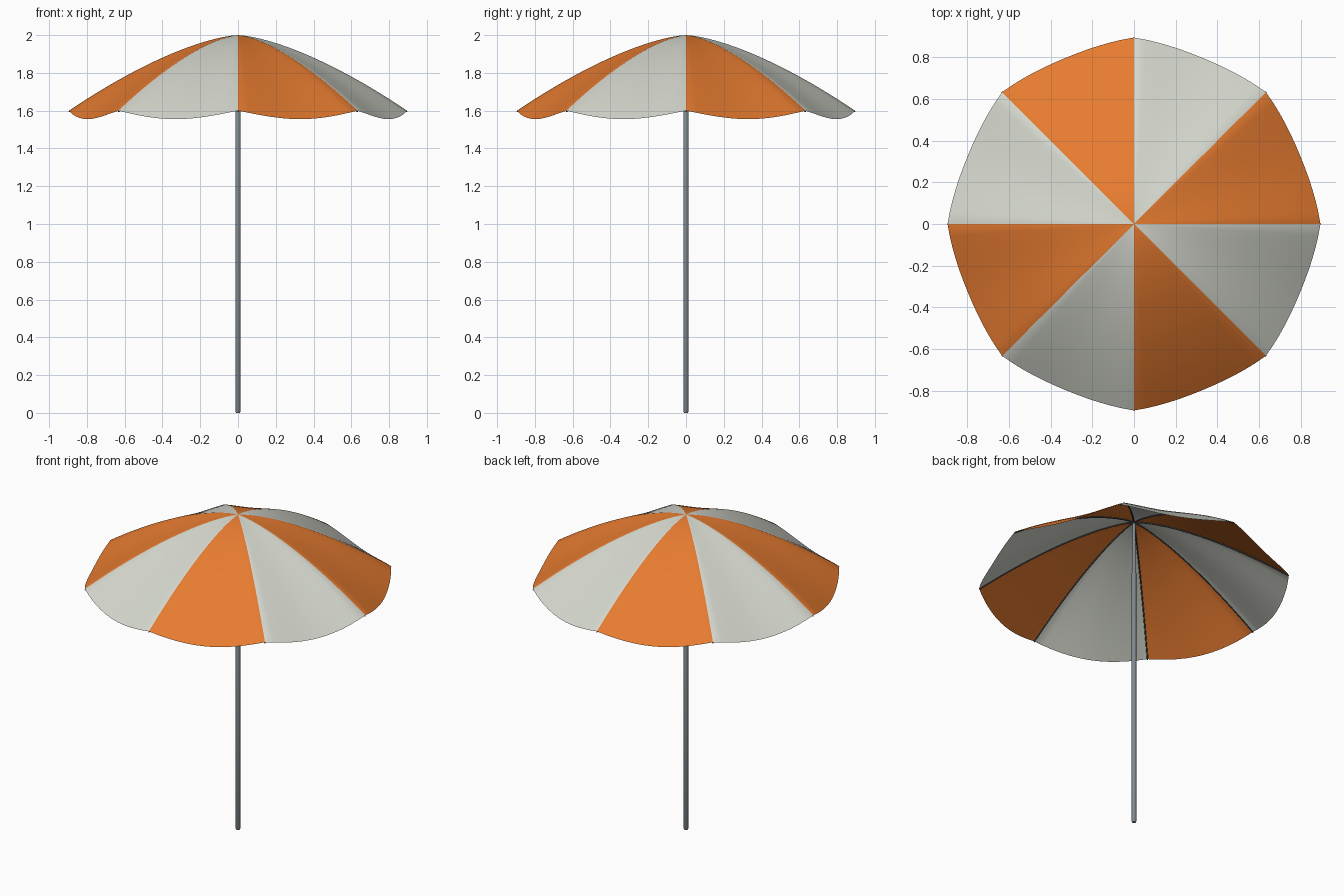
import bpy, bmesh, math

if "Cube" in bpy.data.objects:
    bpy.data.objects.remove(bpy.data.objects["Cube"])

PANELS, SEGS, RINGS = 8, 12, 24
RIM, TOP, DROP = 0.895, 2.0, 0.40


def material(name, rgb):
    m = bpy.data.materials.new(name)
    m.diffuse_color = (*rgb, 1)
    m.use_nodes = True
    m.node_tree.nodes["Principled BSDF"].inputs["Base Color"].default_value = m.diffuse_color
    return m


def finish(name, bm, mats, smooth=True):
    me = bpy.data.meshes.new(name)
    bm.to_mesh(me)
    bm.free()
    for m in mats:
        me.materials.append(m)
    ob = bpy.data.objects.new(name, me)
    bpy.context.collection.objects.link(ob)
    for p in me.polygons:
        p.use_smooth = smooth
    return ob


def rib_z(t):
    return TOP - DROP * t ** 1.5


def canopy_point(t, a):
    # cloth hangs lower and pulls inward midway between two ribs
    sag = abs(math.sin(a * PANELS / 2))
    r = RIM * t * (1 - 0.036 * sag)
    return (r * math.cos(a), r * math.sin(a), rib_z(t) - 0.045 * sag * t ** 1.5)


orange = material("orange_cloth", (0.80, 0.20, 0.03))
white = material("white_cloth", (0.68, 0.70, 0.63))
steel = material("steel", (0.22, 0.25, 0.27))
dark = material("dark_rib", (0.07, 0.07, 0.07))

# Canopy: one smooth sheet, panels alternating in colour
bm = bmesh.new()
n = PANELS * SEGS
apex = bm.verts.new((0, 0, TOP))
rings = [[bm.verts.new(canopy_point(i / RINGS, 2 * math.pi * j / n)) for j in range(n)]
         for i in range(1, RINGS + 1)]
for j in range(n):
    k = (j + 1) % n
    faces = [bm.faces.new((apex, rings[0][j], rings[0][k]))]
    for a, b in zip(rings, rings[1:]):
        faces.append(bm.faces.new((a[j], b[j], b[k], a[k])))
    for f in faces:
        f.material_index = (j // SEGS) % 2
finish("canopy", bm, [orange, white])

# Ribs: thin curved rods under each seam
for s in range(PANELS):
    a = 2 * math.pi * s / PANELS
    cu = bpy.data.curves.new("rib", 'CURVE')
    cu.dimensions = '3D'
    cu.bevel_depth = 0.004
    cu.bevel_resolution = 1
    cu.use_fill_caps = True
    sp = cu.splines.new('POLY')
    sp.points.add(14)
    for i, p in enumerate(sp.points):
        t = 0.01 + 0.99 * i / 14
        p.co = (RIM * t * math.cos(a), RIM * t * math.sin(a), rib_z(t) - 0.005, 1)
    cu.materials.append(dark)
    bpy.context.collection.objects.link(bpy.data.objects.new(f"rib_{s + 1}", cu))


# Pole: wide lower tube, narrower upper tube
def tube(name, profile, sides=20):
    bm = bmesh.new()
    loops = [[bm.verts.new((r * math.cos(2 * math.pi * j / sides),
                            r * math.sin(2 * math.pi * j / sides), z)) for j in range(sides)]
             for r, z in profile]
    for a, b in zip(loops, loops[1:]):
        for j in range(sides):
            k = (j + 1) % sides
            bm.faces.new((a[j], a[k], b[k], b[j]))
    bm.faces.new(loops[0][::-1])
    bm.faces.new(loops[-1])
    ob = finish(name, bm, [steel])
    bpy.ops.object.select_all(action='DESELECT')
    ob.select_set(True)
    bpy.context.view_layer.objects.active = ob
    bpy.ops.object.shade_smooth_by_angle(angle=math.radians(35))


tube("lower_pole", [(0.010, 0), (0.0135, 0.008), (0.0135, 1.655), (0.011, 1.66)])
tube("upper_pole", [(0.010, 1.60), (0.010, 1.985)])
